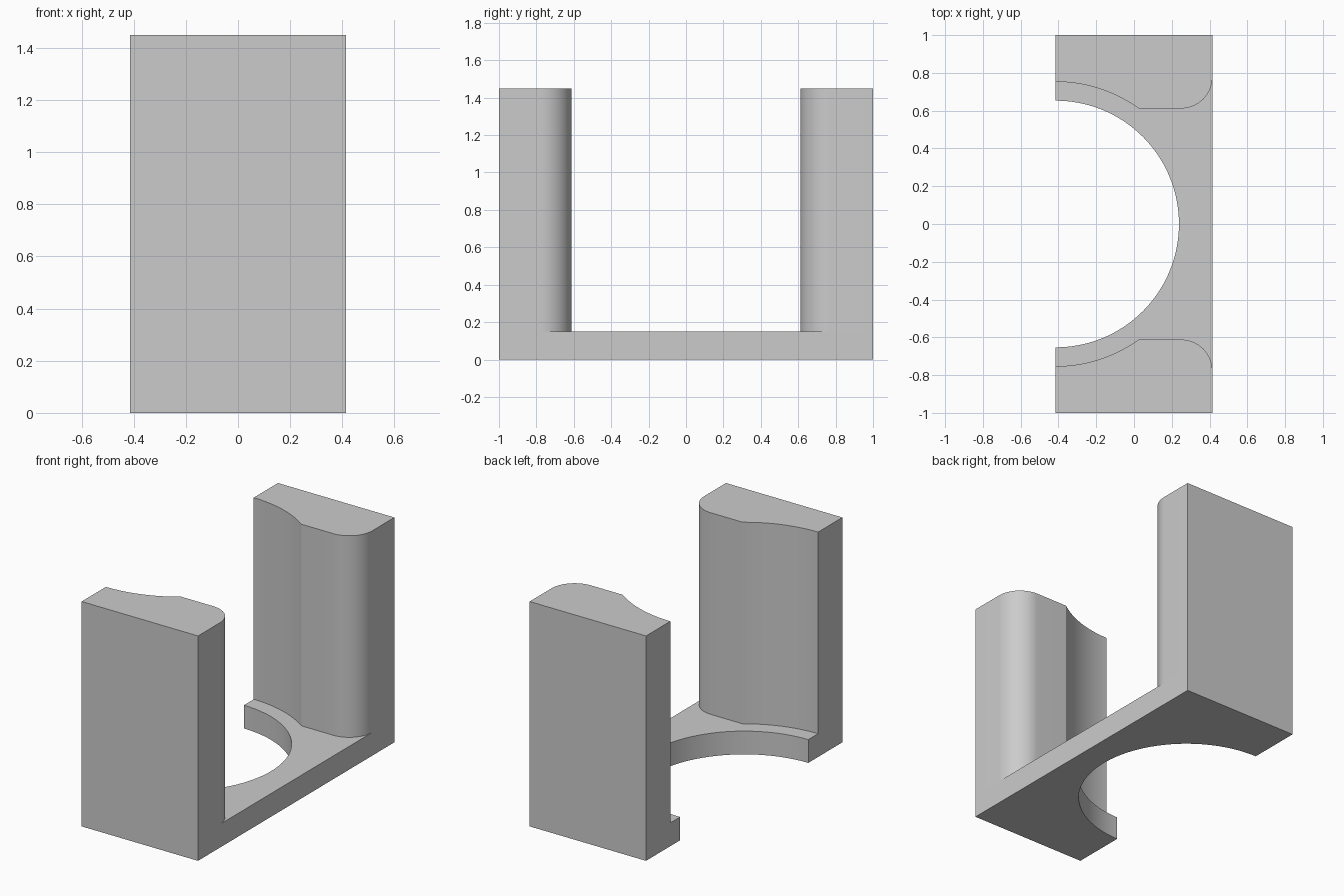
import bpy
import bmesh
from math import cos, sin, asin, pi, sqrt

if "Cube" in bpy.data.objects:
    bpy.data.objects.remove(bpy.data.objects["Cube"], do_unlink=True)

HALF_X, HALF_Y = 0.415, 1.0      # footprint
BASE_H, TOP_H = 0.15, 1.45       # plate and wall heights
HOLE_R, BORE_R = 0.653, 0.753    # cut in the plate, hollow in the walls
LIP_Y, FILLET = 0.612, 0.165     # inner wall face and its rounded corner

grey = bpy.data.materials.new("plain grey")
grey.use_nodes = True
colour = (0.6, 0.6, 0.6, 1)
grey.diffuse_color = colour
grey.node_tree.nodes["Principled BSDF"].inputs["Base Color"].default_value = colour


def arc(cx, cy, r, start, end, steps):
    angles = [start + (end - start) * i / steps for i in range(steps + 1)]
    return [(cx + r * cos(a), cy + r * sin(a)) for a in angles]


def extrude_profile(name, points, z0, z1):
    bm = bmesh.new()
    face = bm.faces.new([bm.verts.new((x, y, z0)) for x, y in points])
    top = bmesh.ops.extrude_face_region(bm, geom=[face])
    verts = [v for v in top["geom"] if isinstance(v, bmesh.types.BMVert)]
    bmesh.ops.translate(bm, vec=(0, 0, z1 - z0), verts=verts)
    bmesh.ops.recalc_face_normals(bm, faces=bm.faces)
    mesh = bpy.data.meshes.new(name)
    bm.to_mesh(mesh)
    bm.free()
    mesh.materials.append(grey)
    obj = bpy.data.objects.new(name, mesh)
    bpy.context.collection.objects.link(obj)
    bpy.ops.object.select_all(action="DESELECT")
    obj.select_set(True)
    bpy.context.view_layer.objects.active = obj
    bpy.ops.object.shade_smooth_by_angle(angle=pi / 6)
    return obj


# Base plate with a half-round cut in its open side
plate = [(-HALF_X, -HALF_Y), (HALF_X, -HALF_Y), (HALF_X, HALF_Y), (-HALF_X, HALF_Y)]
plate += arc(-HALF_X, 0, HOLE_R, pi / 2, -pi / 2, 64)
extrude_profile("base_plate", plate, 0, BASE_H)

# Upright walls: hollowed on one side, flat lip, rounded outer corner
wall = [(HALF_X, HALF_Y), (-HALF_X, HALF_Y)]
wall += arc(-HALF_X, 0, BORE_R, pi / 2, asin(LIP_Y / BORE_R), 24)
wall += arc(HALF_X - FILLET, LIP_Y + FILLET, FILLET, -pi / 2, 0, 16)
for name, side in (("back_wall", 1), ("front_wall", -1)):
    extrude_profile(name, [(x, y * side) for x, y in wall], BASE_H, TOP_H)
